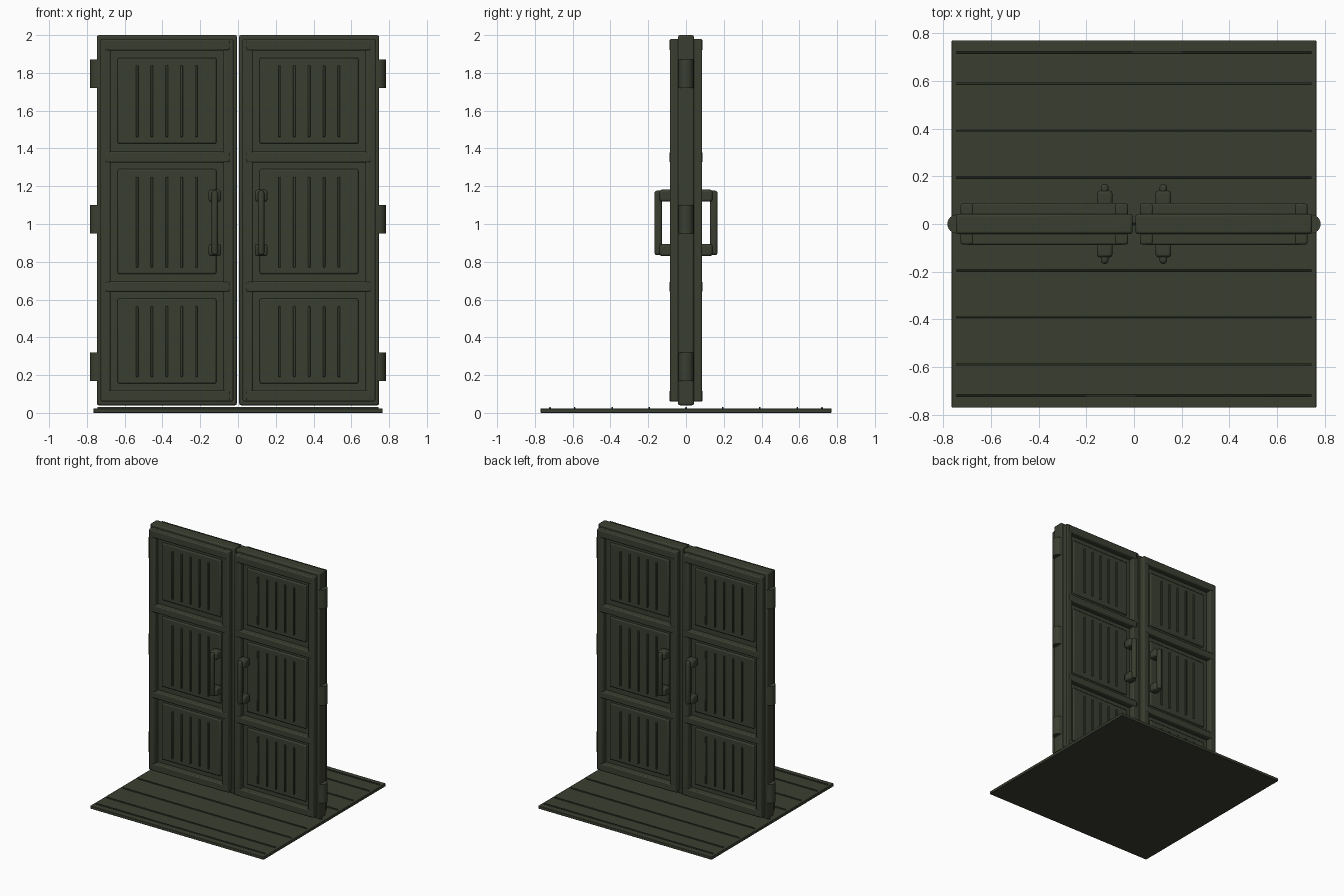
import bpy, bmesh
from mathutils import Matrix, Vector

cube = bpy.data.objects.get("Cube")
if cube:
    bpy.data.objects.remove(cube, do_unlink=True)

# Single dark olive paint
paint = bpy.data.materials.new("dark olive paint")
paint.use_nodes = True
OLIVE = (0.042, 0.049, 0.030, 1)
paint.diffuse_color = OLIVE
paint.node_tree.nodes["Principled BSDF"].inputs["Base Color"].default_value = OLIVE


def finish(name, bm, mirror, bevel, segments=2):
    """Turn a bmesh into a painted object, mirrored and bevelled."""
    mesh = bpy.data.meshes.new(name)
    bm.to_mesh(mesh)
    bm.free()
    mesh.materials.append(paint)
    ob = bpy.data.objects.new(name, mesh)
    bpy.context.collection.objects.link(ob)
    if mirror:
        mod = ob.modifiers.new("Mirror", 'MIRROR')
        mod.use_axis = ("x" in mirror, "y" in mirror, False)
        mod.use_mirror_merge = False
    if bevel:
        mod = ob.modifiers.new("Bevel", 'BEVEL')
        mod.width, mod.segments = bevel, segments
        mod.limit_method = 'ANGLE'
    bpy.ops.object.select_all(action='DESELECT')
    ob.select_set(True)
    bpy.context.view_layer.objects.active = ob
    bpy.ops.object.shade_smooth_by_angle()
    return ob


def boxes(name, spans, mirror="", bevel=0.005, segments=2):
    """Each span is (x range, y range, z range)."""
    bm = bmesh.new()
    for span in spans:
        low, high = Vector([s[0] for s in span]), Vector([s[1] for s in span])
        place = Matrix.Translation((low + high) / 2) @ Matrix.Diagonal((high - low).to_4d())
        bmesh.ops.create_cube(bm, size=1, matrix=place)
    return finish(name, bm, mirror, bevel, segments)


# Floor and its raised plank seams
boxes("floor", [((-0.765, 0.765), (-0.77, 0.77), (0, 0.023))], bevel=0.003)
boxes("floor_seams", [((-0.745, 0.745), (y - 0.004, y + 0.004), (0.02, 0.031))
                      for y in (0, 0.195, 0.39, 0.59, 0.72)], "y", 0.002)

# Door leaves
boxes("door_leaf", [((0.006, 0.747), (-0.042, 0.042), (0.04, 2))], "x", 0.01)

# Frame on both faces: stiles and rails
FACE = (-0.086, -0.035)
boxes("stile", [(x, FACE, (0.06, 1.98)) for x in ((0.025, 0.08), (0.675, 0.728))], "xy", 0.008)
rail_heights = ((0.06, 0.12), (0.64, 0.695), (1.325, 1.383), (1.918, 1.978))
boxes("rail", [((0.042, 0.705), (-0.088, -0.035), z) for z in rail_heights], "xy", 0.008)

# Raised panels with narrow slats
panel_heights = ((0.155, 0.605), (0.735, 1.29), (1.425, 1.88))
boxes("panel", [((0.115, 0.637), (-0.056, -0.035), z) for z in panel_heights], "xy", 0.008)
boxes("panel_slats", [((x - 0.006, x + 0.006), (-0.067, -0.05), (low + 0.035, high - 0.04))
                      for low, high in panel_heights
                      for x in (0.22, 0.298, 0.377, 0.456, 0.534)], "xy", 0.004)

# Hinge barrels
bm = bmesh.new()
for z in (0.245, 1.025, 1.795):
    bmesh.ops.create_cone(bm, cap_ends=True, segments=24, radius1=0.04, radius2=0.04, depth=0.15,
                          matrix=Matrix.Translation((0.743, 0, z)))
finish("hinge", bm, "x", 0)

# Pull handles: mounts and grip
boxes("handle_mount", [((0.09, 0.156), (-0.14, -0.07), z)
                       for z in ((0.83, 0.894), (1.118, 1.182))], "xy", 0.012)
boxes("handle_grip", [((0.107, 0.139), (-0.167, -0.127), (0.835, 1.177))], "xy", 0.014, 3)
